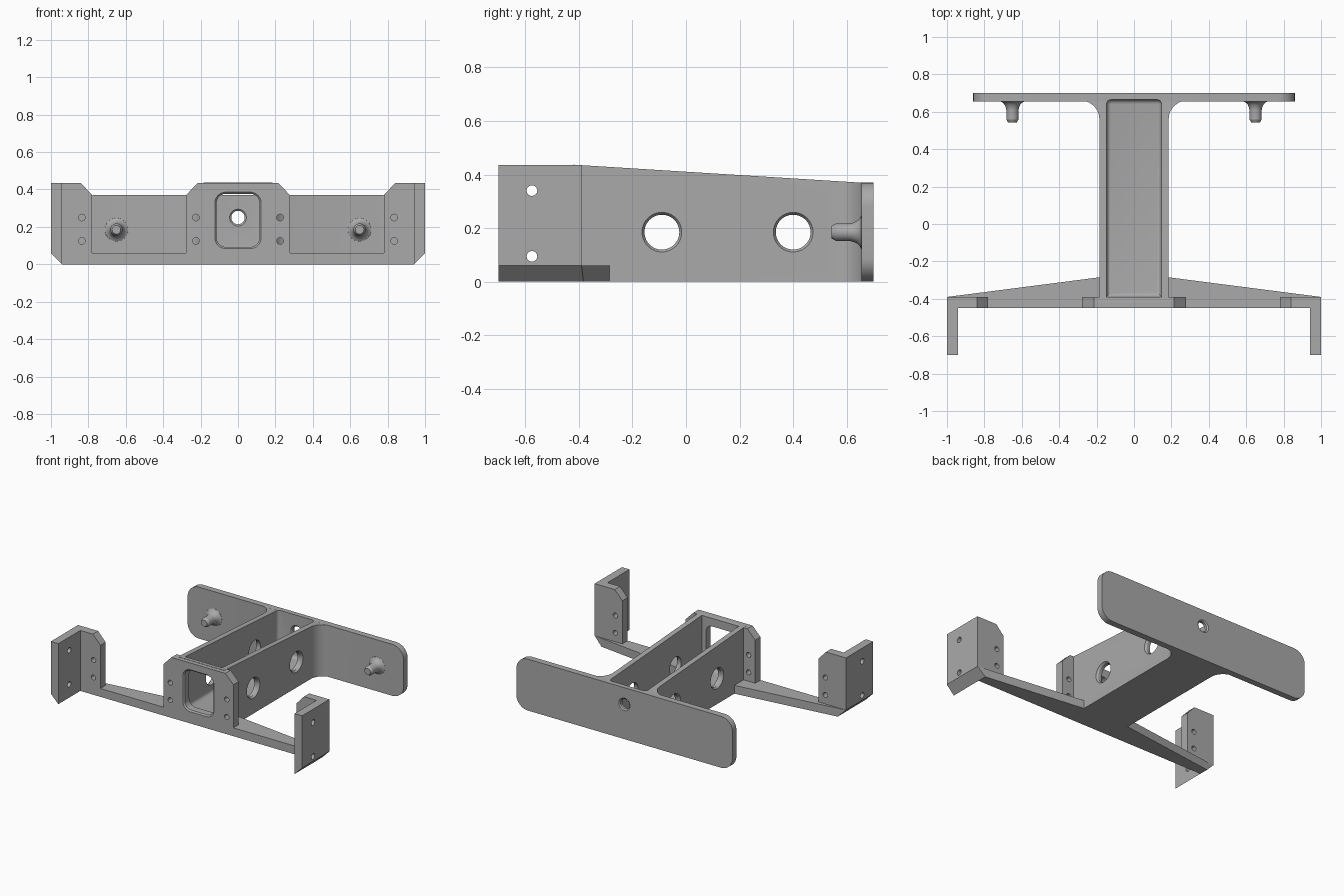
import bpy, bmesh
from math import cos, sin, pi, radians
from mathutils import Vector

cube = bpy.data.objects.get("Cube")
if cube:
    bpy.data.objects.remove(cube, do_unlink=True)

grey = bpy.data.materials.new("plain grey")
grey.use_nodes = True
colour = (0.4, 0.4, 0.4, 1)
grey.diffuse_color = colour
grey.node_tree.nodes["Principled BSDF"].inputs["Base Color"].default_value = colour

Z_FRONT, Z_BACK = 0.435, 0.37      # heights of the front and back ends
Y_FRONT, Y_WALL = -0.45, -0.39     # front plate faces
SHEET = 0.06                       # plate thickness


def loft(name, sections):
    """Closed solid through matching loops of points."""
    bm = bmesh.new()
    loops = [[bm.verts.new(p) for p in s] for s in sections]
    n = len(loops[0])
    for a, b in zip(loops, loops[1:]):
        for i in range(n):
            j = (i + 1) % n
            bm.faces.new((a[i], a[j], b[j], b[i]))
    bm.faces.new(loops[0][::-1])
    bm.faces.new(loops[-1])
    bmesh.ops.recalc_face_normals(bm, faces=bm.faces)
    mesh = bpy.data.meshes.new(name)
    bm.to_mesh(mesh)
    bm.free()
    mesh.materials.append(grey)
    obj = bpy.data.objects.new(name, mesh)
    bpy.context.collection.objects.link(obj)
    return obj


def place(axis, u, v, d):
    return {"x": (d, u, v), "y": (u, d, v), "z": (u, v, d)}[axis]


def prism(name, axis, outline, start, end):
    return loft(name, [[place(axis, u, v, d) for u, v in outline] for d in (start, end)])


def turned(name, axis, u, v, profile, sides=32):
    """Round solid; profile holds (distance along axis, radius)."""
    ring = [(cos(2 * pi * i / sides), sin(2 * pi * i / sides)) for i in range(sides)]
    return loft(name, [[place(axis, u + r * c, v + r * s, d) for c, s in ring]
                       for d, r in profile])


def rounded(x, z0, z1, radius, steps=8):
    """Rounded rectangle centred on x = 0."""
    centres = [(x - radius, z1 - radius), (radius - x, z1 - radius),
               (radius - x, z0 + radius), (x - radius, z0 + radius)]
    return [(cx + radius * cos(pi / 2 * (q + i / steps)),
             cz + radius * sin(pi / 2 * (q + i / steps)))
            for q, (cx, cz) in enumerate(centres) for i in range(steps + 1)]


def mirrored(half):
    return half + [(-u, v) for u, v in reversed(half)]


def trim(obj, point, normal):
    """Slice away the side the normal points to and cap the cut."""
    bm = bmesh.new()
    bm.from_mesh(obj.data)
    cut = bmesh.ops.bisect_plane(bm, geom=bm.verts[:] + bm.edges[:] + bm.faces[:],
                                 plane_co=point, plane_no=normal, clear_outer=True)
    edges = [e for e in cut["geom_cut"] if isinstance(e, bmesh.types.BMEdge)]
    bmesh.ops.holes_fill(bm, edges=edges, sides=0)
    bmesh.ops.recalc_face_normals(bm, faces=bm.faces)
    bm.to_mesh(obj.data)
    bm.free()


def combine(target, other, operation):
    other.hide_render = True
    mod = target.modifiers.new("join", "BOOLEAN")
    mod.operation, mod.object, mod.solver = operation, other, "EXACT"
    bpy.ops.object.select_all(action="DESELECT")
    bpy.context.view_layer.objects.active = target
    target.select_set(True)
    bpy.ops.object.modifier_apply(modifier=mod.name)
    bpy.data.objects.remove(other, do_unlink=True)


# Channel beam with fillets into the back plate and a sloped top
fillet = [(0.285 - 0.1 * cos(pi / 2 * i / 8), 0.56 + 0.1 * sin(pi / 2 * i / 8))
          for i in range(9)]
frame = prism("bracket_frame", "z",
              mirrored([(0.185, -0.42)] + fillet + [(0.285, 0.68)]), 0, 0.5)
slope = Vector((0, Z_BACK - Z_FRONT, 0)) / (0.65 - Y_WALL)
trim(frame, (0, Y_WALL, Z_FRONT), (0, -slope.y, 1))

# Back plate
back = prism("back_plate", "y", rounded(0.86, 0, Z_BACK, 0.09), 0.655, 0.7)
combine(frame, back, "UNION")

# Front bar with tapered wings
bar = prism("front_bar", "z", mirrored([(1, Y_FRONT), (1, Y_WALL), (0.185, -0.285)]), 0, SHEET)
for s in (-1, 1):
    trim(bar, (s * 0.94, 0, 0), (s, 0, -1))
combine(frame, bar, "UNION")

# Central upright plate
centre = prism("centre_upright", "y",
               mirrored([(0.278, 0), (0.278, Z_BACK), (0.215, Z_FRONT)]), Y_FRONT, Y_WALL)
combine(frame, centre, "UNION")

# Outer uprights and forward side flanges
for s in (-1, 1):
    upright = prism("outer_upright", "y",
                    [(s * x, z) for x, z in [(0.78, 0), (0.94, 0), (1, SHEET), (1, Z_FRONT),
                                             (0.84, Z_FRONT), (0.78, Z_BACK)]],
                    Y_FRONT, Y_WALL)
    flange = prism("side_flange", "y",
                   [(s * x, z) for x, z in [(0.94, 0), (1, SHEET), (1, Z_FRONT),
                                            (0.94, Z_FRONT)]], -0.7, Y_WALL)
    combine(upright, flange, "UNION")
    combine(frame, upright, "UNION")

# Open-topped cavity with softened inner edges
cavity = prism("cavity_cutter", "z", [(-0.147, Y_WALL), (0.147, Y_WALL),
                                      (0.147, 0.665), (-0.147, 0.665)], SHEET, 0.6)
bm = bmesh.new()
bm.from_mesh(cavity.data)
soft = [e for e in bm.edges if all(v.co.y > 0 for v in e.verts)
        or all(v.co.z < 0.1 for v in e.verts)]
bmesh.ops.bevel(bm, geom=soft, offset=0.025, segments=5, profile=0.5, affect="EDGES")
bm.to_mesh(cavity.data)
bm.free()
combine(frame, cavity, "DIFFERENCE")

# Front window with a chamfered rim
window = loft("window_cutter", [
    [(x, y, z) for x, z in rounded(0.115 + g, 0.093 - g, 0.377 + g, 0.05 + g)]
    for y, g in ((-0.5, 0.009), (Y_FRONT, 0.009), (-0.441, 0), (-0.35, 0))])
combine(frame, window, "DIFFERENCE")

# Chamfered side holes through both walls
for y in (-0.09, 0.40):
    half = [(0.172, 0.065), (0.185, 0.074), (0.3, 0.074)]
    profile = [(-d, r) for d, r in reversed(half)] + half
    combine(frame, turned("side_hole", "x", y, 0.185, profile, 48), "DIFFERENCE")

# Chamfered hole in the back plate
combine(frame, turned("back_hole", "y", 0, 0.25,
                      [(0.6, 0.045), (0.665, 0.045), (0.673, 0.036), (0.692, 0.036),
                       (0.7, 0.045), (0.8, 0.045)]), "DIFFERENCE")

# Screw holes
for s in (-1, 1):
    for x in (0.225, 0.835):
        for z in (0.125, 0.25):
            combine(frame, turned("screw_hole", "y", s * x, z,
                                  [(-0.5, 0.018), (-0.35, 0.018)], 16), "DIFFERENCE")
    for z in (0.095, 0.34):
        combine(frame, turned("flange_hole", "x", -0.575, z,
                              [(s * 0.9, 0.02), (s * 1.1, 0.02)], 16), "DIFFERENCE")

# Pegs on the back plate, flared at the root and chamfered at the tip
parts = [frame]
for s, side in ((1, "left"), (-1, "right")):
    parts.append(turned(side + "_peg", "y", s * 0.65, 0.185,
                        [(0.66, 0.064), (0.654, 0.062), (0.648, 0.051), (0.638, 0.042),
                         (0.622, 0.035), (0.61, 0.033), (0.56, 0.033), (0.543, 0.023)]))

# Smooth rounded areas, keep edges sharp
bpy.ops.object.select_all(action="DESELECT")
for obj in parts:
    obj.select_set(True)
bpy.context.view_layer.objects.active = frame
bpy.ops.object.shade_smooth_by_angle(angle=radians(30))
